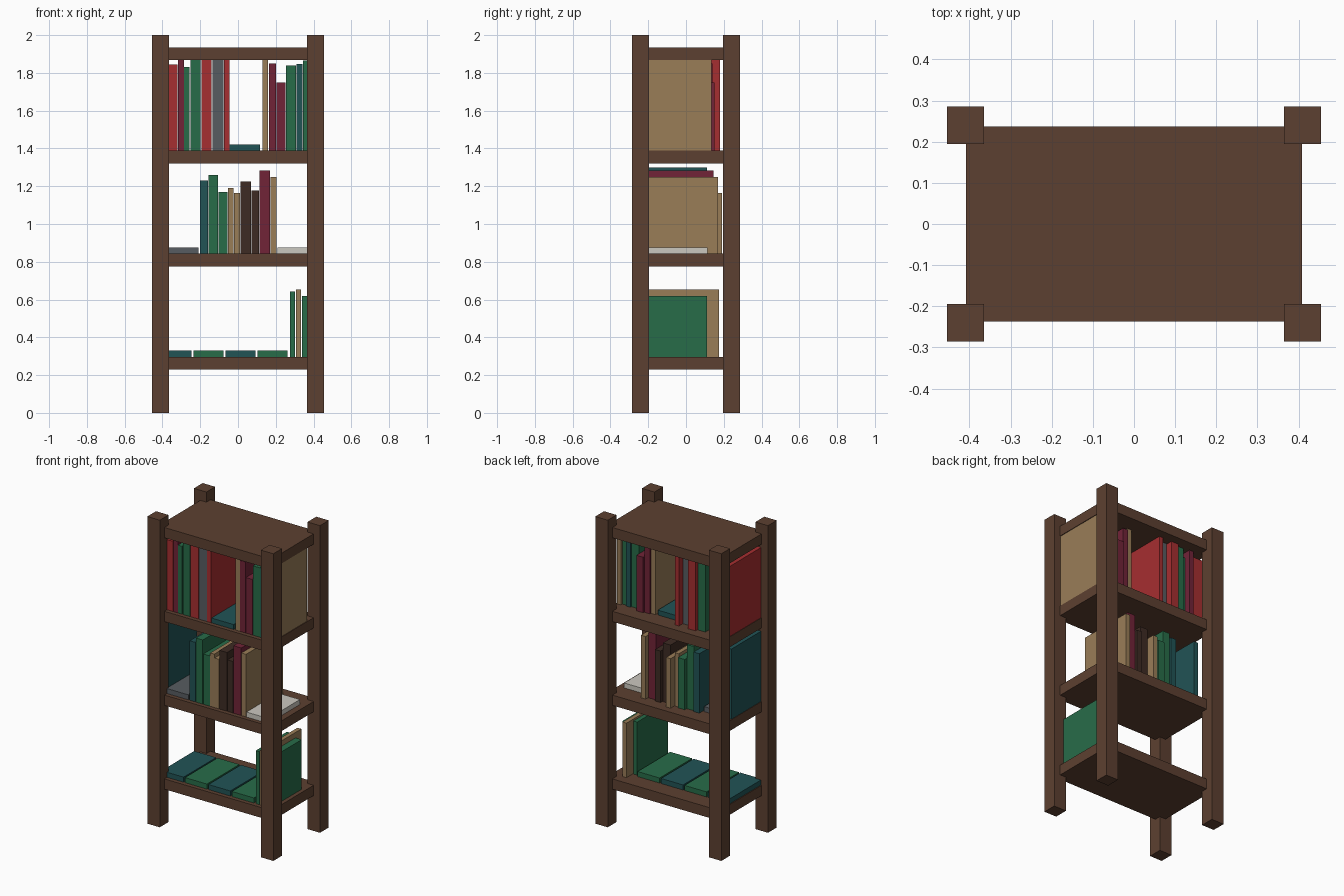
import bpy

# Palette (display colours, converted to linear)
PALETTE = {
    "wood": (93, 66, 52), "red": (165, 50, 52), "green": (44, 108, 74),
    "teal": (38, 84, 86), "tan": (152, 124, 88), "burgundy": (112, 40, 58),
    "brown": (64, 47, 40), "grey": (88, 93, 97), "cream": (202, 199, 190),
}
MATS = {}
for name, rgb in PALETTE.items():
    m = bpy.data.materials.new(name)
    m.diffuse_color = [(c / 255) ** 2.2 for c in rgb] + [1]
    MATS[name] = m


def box(name, x0, x1, y0, y1, z0, z1, mat):
    bpy.ops.mesh.primitive_cube_add(size=1)
    ob = bpy.context.object
    ob.name = name
    for v in ob.data.vertices:
        v.co = (x1 if v.co.x > 0 else x0,
                y1 if v.co.y > 0 else y0,
                z1 if v.co.z > 0 else z0)
    ob.data.materials.append(MATS[mat])
    return ob


# Four corner posts
for sx, side in ((-1, "left"), (1, "right")):
    for sy, face in ((-1, "front"), (1, "back")):
        x, y, h = sx * 0.409, sy * 0.24, 0.045
        box(f"{face}_{side}_post", x - h, x + h, y - h, y + h, 0, 2, "wood")

# Four boards, evenly spaced
BOARD_T, STEP, FIRST = 0.067, 0.5457, 0.23
for i in range(4):
    z = FIRST + i * STEP
    box(f"shelf_{i + 1}", -0.408, 0.408, -0.237, 0.237, z, z + BOARD_T, "wood")

# Books per shelf: left, right, top, back, colour
ROWS = [
    [   # bottom: four lying flat, three upright
        (-0.403, -0.245, 0.33, 0.125, "teal"),
        (-0.235, -0.077, 0.33, 0.125, "green"),
        (-0.066, 0.092, 0.33, 0.125, "teal"),
        (0.103, 0.261, 0.33, 0.125, "green"),
        (0.275, 0.303, 0.642, 0.11, "green"),
        (0.306, 0.334, 0.652, 0.175, "tan"),
        (0.338, 0.382, 0.62, 0.11, "green"),
    ],
    [   # middle
        (-0.405, -0.372, 1.30, 0.11, "teal"),
        (-0.368, -0.21, 0.875, 0.115, "grey"),
        (-0.201, -0.16, 1.23, 0.15, "teal"),
        (-0.156, -0.107, 1.26, 0.14, "green"),
        (-0.103, -0.055, 1.17, 0.16, "green"),
        (-0.053, -0.024, 1.19, 0.15, "tan"),
        (-0.022, 0.01, 1.165, 0.19, "tan"),
        (0.013, 0.068, 1.225, 0.14, "brown"),
        (0.071, 0.11, 1.178, 0.16, "brown"),
        (0.113, 0.17, 1.282, 0.145, "burgundy"),
        (0.172, 0.205, 1.25, 0.17, "tan"),
        (0.208, 0.366, 0.875, 0.115, "cream"),
    ],
    [   # upper
        (-0.405, -0.321, 1.845, 0.15, "red"),
        (-0.317, -0.287, 1.867, 0.17, "burgundy"),
        (-0.285, -0.256, 1.83, 0.13, "green"),
        (-0.251, -0.198, 1.867, 0.16, "green"),
        (-0.194, -0.139, 1.867, 0.18, "red"),
        (-0.135, -0.077, 1.867, 0.14, "grey"),
        (-0.075, -0.046, 1.867, 0.18, "red"),
        (-0.044, 0.116, 1.42, 0.125, "teal"),
        (0.129, 0.16, 1.867, 0.13, "tan"),
        (0.163, 0.202, 1.85, 0.14, "burgundy"),
        (0.204, 0.252, 1.75, 0.15, "burgundy"),
        (0.255, 0.308, 1.84, 0.12, "green"),
        (0.31, 0.342, 1.846, 0.13, "teal"),
        (0.345, 0.372, 1.865, 0.12, "green"),
        (0.374, 0.404, 1.867, 0.135, "tan"),
    ],
]
FRONT = -0.21
for i, row in enumerate(ROWS):
    base = FIRST + i * STEP + BOARD_T
    for n, (x0, x1, top, back, col) in enumerate(row):
        box(f"{col}_book_{i + 1}_{n + 1}", x0, x1, FRONT, back, base, top, col)
